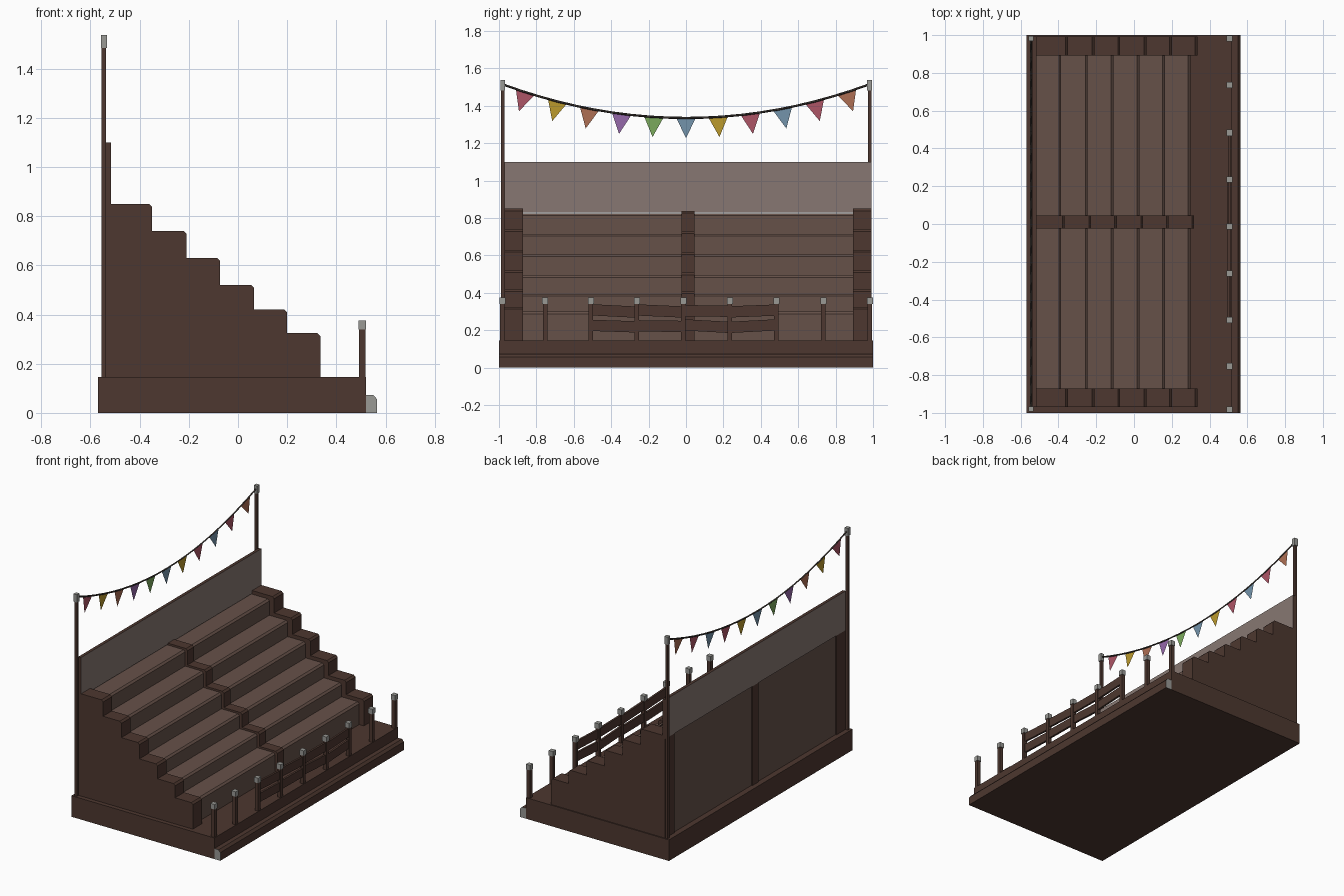
import bpy, bmesh, math, random
from mathutils import Vector

if "Cube" in bpy.data.objects:
    bpy.data.objects.remove(bpy.data.objects["Cube"])
random.seed(4)


def material(name, r, g, b):
    m = bpy.data.materials.new(name)
    m.diffuse_color = [(c / 255) ** 2.2 for c in (r, g, b)] + [1]
    m.use_nodes = True
    m.node_tree.nodes["Principled BSDF"].inputs["Base Color"].default_value = m.diffuse_color
    return m


DARK = material("dark_wood", 78, 58, 51)
WOOD = material("seat_wood", 102, 82, 74)
PANEL = material("panel_grey", 134, 119, 114)
GREY = material("metal_grey", 152, 152, 148)
ROPE = material("rope", 62, 56, 52)
RED, YELLOW, ORANGE, PURPLE, GREEN, BLUE = [
    material("flag_" + n, *c) for n, c in (
        ("red", (172, 85, 102)), ("yellow", (186, 152, 48)), ("orange", (172, 110, 84)),
        ("purple", (148, 104, 168)), ("green", (122, 168, 92)), ("blue", (115, 146, 170)))]


def finish(bm, name, *mats):
    bmesh.ops.recalc_face_normals(bm, faces=bm.faces)
    me = bpy.data.meshes.new(name)
    bm.to_mesh(me)
    bm.free()
    for m in mats:
        me.materials.append(m)
    ob = bpy.data.objects.new(name, me)
    bpy.context.collection.objects.link(ob)
    return ob


def prism(name, profile, y0, y1, *mats):
    """Extrude an x-z outline from y0 to y1."""
    bm = bmesh.new()
    face = bm.faces.new([bm.verts.new((x, y0, z)) for x, z in profile])
    ext = bmesh.ops.extrude_face_region(bm, geom=[face])["geom"]
    bmesh.ops.translate(bm, vec=(0, y1 - y0, 0),
                        verts=[v for v in ext if isinstance(v, bmesh.types.BMVert)])
    return finish(bm, name, *mats)


def box(name, x0, x1, y0, y1, z0, z1, *mats):
    return prism(name, [(x0, z0), (x1, z0), (x1, z1), (x0, z1)], y0, y1, *mats)


def second_material(ob, axis):
    """Give the faces looking along the axis the second material."""
    for p in ob.data.polygons:
        if abs(p.normal[axis]) > 0.9:
            p.material_index = 1


# Platform and front kerb with grey ends
box("platform", -0.57, 0.52, -1, 1, 0, 0.145, DARK)
kerb = prism("front_kerb", [(0.52, 0), (0.565, 0), (0.565, 0.056), (0.551, 0.072), (0.52, 0.072)],
             -1, 1, DARK, GREY)
second_material(kerb, 1)

# Stepped seating and its dividers
STEPS = [(0.335, 0.325), (0.2, 0.42), (0.065, 0.52), (-0.073, 0.63), (-0.21, 0.74), (-0.35, 0.85)]


def stair(dx, dz, back, c=0.012):
    pts, low = [(back, 0.145)], 0.145
    for x, z in STEPS:
        x, z = x - dx, z - dz
        pts += [(x, low), (x, z - c), (x - c, z)]
        low = z
    return pts + [(back, low)]


prism("seat_rows", stair(0.036, 0.025, -0.53), -0.88, 0.9, WOOD)
prism("left_divider", stair(0, 0, -0.537), -0.97, -0.872, DARK)
prism("right_divider", stair(0, 0, -0.537), 0.893, 0.993, DARK)
prism("middle_divider", stair(0.017, 0.012, -0.537), -0.025, 0.045, DARK)

# Back panel: grey faces with a brown rim
panel = box("back_panel", -0.538, -0.517, -0.97, 0.993, 0.83, 1.1, DARK, PANEL)
second_material(panel, 0)

# Bunting poles with caps
PX = -0.545
for side, y in (("left", -0.98), ("right", 0.982)):
    box(side + "_pole", PX - 0.009, PX + 0.009, y - 0.009, y + 0.009, 0.145, 1.485, DARK)
    box(side + "_pole_cap", PX - 0.013, PX + 0.013, y - 0.013, y + 0.013, 1.483, 1.537, GREY)


def sag(y):
    return 1.335 + 0.187 * y * y


# Sagging rope
curve = bpy.data.curves.new("bunting_rope", "CURVE")
curve.dimensions = "3D"
curve.bevel_depth = 0.006
curve.bevel_resolution = 0
spline = curve.splines.new("POLY")
spline.points.add(20)
for i, p in enumerate(spline.points):
    y = -0.98 + 1.962 * i / 20
    p.co = (PX, y, sag(y), 1)
curve.materials.append(ROPE)
bpy.context.collection.objects.link(bpy.data.objects.new("bunting_rope", curve))

# Flags hang square to the rope
COLOURS = [RED, YELLOW, ORANGE, PURPLE, GREEN, BLUE, YELLOW, RED, BLUE, RED, ORANGE]
for i, m in enumerate(COLOURS):
    y = (i - 5) * 0.172
    t = Vector((0, 1, 0.374 * y)).normalized()
    down = Vector((0, t.z, -t.y))
    mid = Vector((PX, y, sag(y)))
    bm = bmesh.new()
    bm.faces.new([bm.verts.new(v) for v in (mid - t * 0.052, mid + t * 0.052, mid + down * 0.108)])
    finish(bm, "flag_%d" % i, m)

# Fence posts with grey caps
FX = 0.505
posts = [-0.982, -0.753, -0.508, -0.263, -0.014, 0.235, 0.483, 0.735, 0.983]
for i, y in enumerate(posts):
    box("fence_post_%d" % i, FX - 0.013, FX + 0.013, y - 0.012, y + 0.012, 0.145, 0.345, DARK)
    box("fence_post_cap_%d" % i, FX - 0.016, FX + 0.016, y - 0.016, y + 0.016, 0.34, 0.375, GREY)

# Rough rails in the four middle bays, each end a little uneven
for i in range(2, 6):
    for z in (0.222, 0.303):
        rail = box("fence_rail", FX - 0.007, FX + 0.007, posts[i], posts[i + 1],
                   z - 0.03, z + 0.03, DARK)
        tilt = random.uniform(-0.008, 0.008)
        for v in rail.data.vertices:
            v.co.z += tilt if v.co.y > posts[i] + 0.1 else -tilt
            v.co.x += tilt * 0.4
